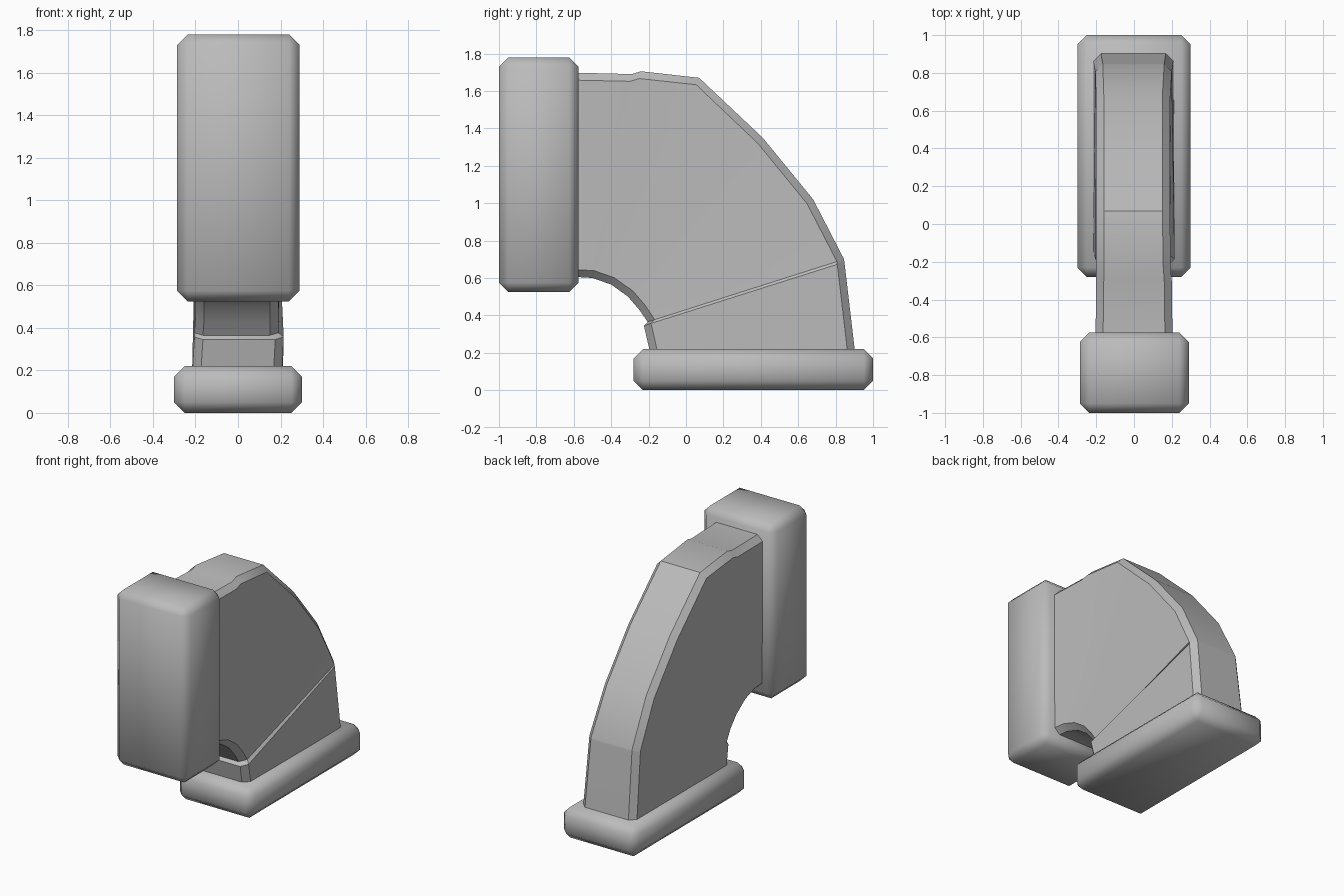
import bpy
import bmesh
from math import radians
from mathutils import Vector

cube = bpy.data.objects.get("Cube")
if cube:
    bpy.data.objects.remove(cube, do_unlink=True)

grey = bpy.data.materials.new("plain grey")
grey.use_nodes = True
grey.diffuse_color = (0.5, 0.5, 0.5, 1)
grey.node_tree.nodes["Principled BSDF"].inputs["Base Color"].default_value = (0.5, 0.5, 0.5, 1)


def finish(name, bm, angle):
    bmesh.ops.recalc_face_normals(bm, faces=bm.faces)
    mesh = bpy.data.meshes.new(name)
    bm.to_mesh(mesh)
    bm.free()
    mesh.materials.append(grey)
    obj = bpy.data.objects.new(name, mesh)
    bpy.context.collection.objects.link(obj)
    bpy.ops.object.select_all(action="DESELECT")
    obj.select_set(True)
    bpy.context.view_layer.objects.active = obj
    bpy.ops.object.shade_smooth_by_angle(angle=radians(angle))
    return obj


def flange(name, low, high, bevel):
    """Box with softly shaded chamfered edges."""
    bm = bmesh.new()
    bmesh.ops.create_cube(bm, size=1)
    low, high = Vector(low), Vector(high)
    for v in bm.verts:
        v.co = (low + high) / 2 + v.co * (high - low)
    bmesh.ops.bevel(bm, geom=bm.edges[:], offset=bevel, segments=1, affect="EDGES")
    finish(name, bm, 60)


flange("front_flange", (-0.287, -1, 0.525), (0.29, -0.575, 1.78), 0.05)
flange("base_flange", (-0.3, -0.28, 0), (0.3, 1, 0.22), 0.05)

# Elbow stations: inner bend (y, z), outer bend (y, z),
# half width on the right, half width on the left at the inner and outer bend
stations = [
    ((-0.70, 0.605), (-0.70, 1.70), 0.205, 0.205, 0.205),
    ((-0.58, 0.605), (-0.29, 1.69), 0.20, 0.20, 0.20),
    ((-0.50, 0.60), (-0.24, 1.705), 0.20, 0.195, 0.195),
    ((-0.40, 0.565), (0.07, 1.67), 0.20, 0.19, 0.19),
    ((-0.31, 0.50), (0.41, 1.35), 0.20, 0.19, 0.19),
    ((-0.25, 0.43), (0.68, 1.02), 0.20, 0.19, 0.19),
    ((-0.205, 0.365), (0.845, 0.70), 0.205, 0.19, 0.20),
    ((-0.225, 0.345), (0.847, 0.685), 0.205, 0.215, 0.20),
    ((-0.18, 0.15), (0.91, 0.15), 0.217, 0.205, 0.21),
]
chamfer = 0.04

# Elbow: chamfered rectangular sections joined into a bent duct
bm = bmesh.new()
rings = []
for inner, outer, right, left_in, left_out in stations:
    a, b = Vector((0, *inner)), Vector((0, *outer))
    step = (b - a).normalized() * chamfer
    ring = [
        (chamfer - right, a), (left_in - chamfer, a),
        (left_in, a + step), (left_out, b - step),
        (left_out - chamfer, b), (chamfer - right, b),
        (-right, b - step), (-right, a + step),
    ]
    rings.append([bm.verts.new(p + Vector((x, 0, 0))) for x, p in ring])
for r, s in zip(rings, rings[1:]):
    for i in range(len(r)):
        j = (i + 1) % len(r)
        bm.faces.new((r[i], r[j], s[j], s[i]))
bm.faces.new(rings[0])
bm.faces.new(rings[-1])
finish("elbow", bm, 30)
